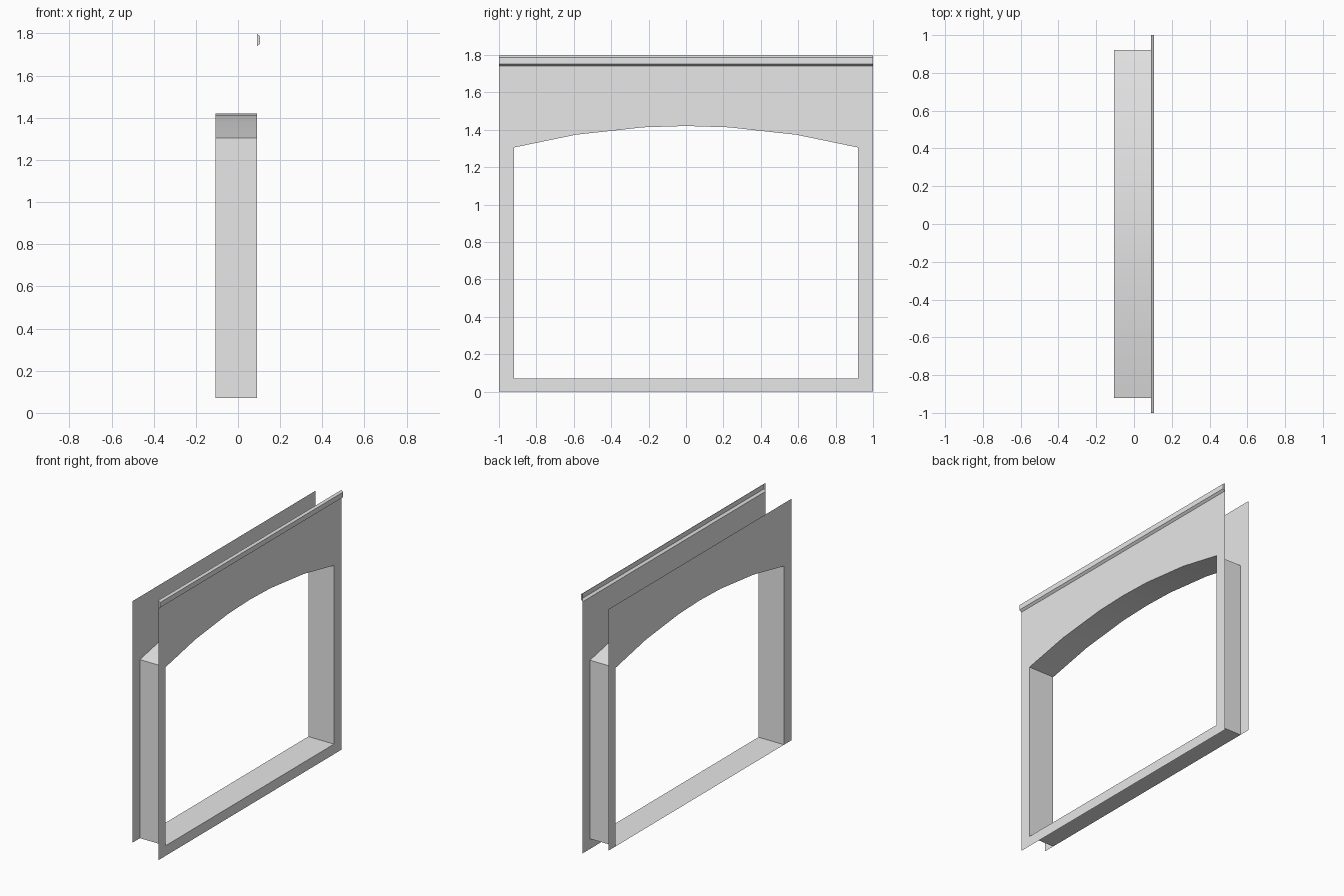
import bpy, bmesh, math

cube = bpy.data.objects.get("Cube")
if cube:
    bpy.data.objects.remove(cube, do_unlink=True)

# Key dimensions
BACK, FRONT, LIP = -0.106, 0.09, 0.105
HALF, SIDE, SILL, TOP = 1.0, 0.92, 0.07, 1.74
CROWN, RADIUS = 1.42, 3.74

grey = bpy.data.materials.new("plain grey")
grey.use_nodes = True
colour = (0.8, 0.8, 0.8, 1)
grey.diffuse_color = colour
grey.node_tree.nodes["Principled BSDF"].inputs["Base Color"].default_value = colour


def add_part(name, faces):
    """Make an object from faces given as lists of points, welding shared points."""
    bm = bmesh.new()
    for points in faces:
        bm.faces.new([bm.verts.new(p) for p in points])
    bmesh.ops.remove_doubles(bm, verts=bm.verts, dist=0.0005)
    mesh = bpy.data.meshes.new(name)
    bm.to_mesh(mesh)
    bm.free()
    mesh.materials.append(grey)
    obj = bpy.data.objects.new(name, mesh)
    bpy.context.collection.objects.link(obj)
    return obj


def at_x(x, outline):
    return [(x, y, z) for y, z in outline]


# Opening outline: up one jamb, over the shallow arch, down the other
arch = [(y, CROWN - RADIUS + math.sqrt(RADIUS**2 - y**2))
        for y in (-SIDE, -0.59, -0.23, 0, 0.23, 0.59, SIDE)]
opening = [(-SIDE, SILL)] + arch + [(SIDE, SILL)]

# Wall faces on both sides; only the front one runs below the sill
surround = [(-HALF, SILL)] + opening + [(HALF, SILL), (HALF, TOP), (-HALF, TOP)]
below_sill = [(-HALF, 0), (HALF, 0), (HALF, SILL), (SIDE, SILL),
              (-SIDE, SILL), (-HALF, SILL)]
add_part("front_wall_face", [at_x(FRONT, surround[::-1]), at_x(FRONT, below_sill)])
add_part("back_wall_face", [at_x(BACK, surround)])

# Lining of the opening: jambs, arch and sill
loop = opening + opening[:1]
lining = add_part("opening_lining", [
    [(FRONT, *a), (BACK, *a), (BACK, *b), (FRONT, *b)]
    for a, b in zip(loop, loop[1:])])
bpy.ops.object.select_all(action="DESELECT")
lining.select_set(True)
bpy.context.view_layer.objects.active = lining
bpy.ops.object.shade_smooth_by_angle(angle=math.radians(30))

# Bevelled top moulding, open behind, with closed ends
profile = [(FRONT, TOP), (LIP, 1.752), (LIP, 1.787), (FRONT, 1.797)]
strips = [[(a[0], -HALF, a[1]), (a[0], HALF, a[1]),
           (b[0], HALF, b[1]), (b[0], -HALF, b[1])]
          for a, b in zip(profile, profile[1:])]
ends = [[(x, -HALF, z) for x, z in profile],
        [(x, HALF, z) for x, z in reversed(profile)]]
add_part("top_moulding", strips + ends)
